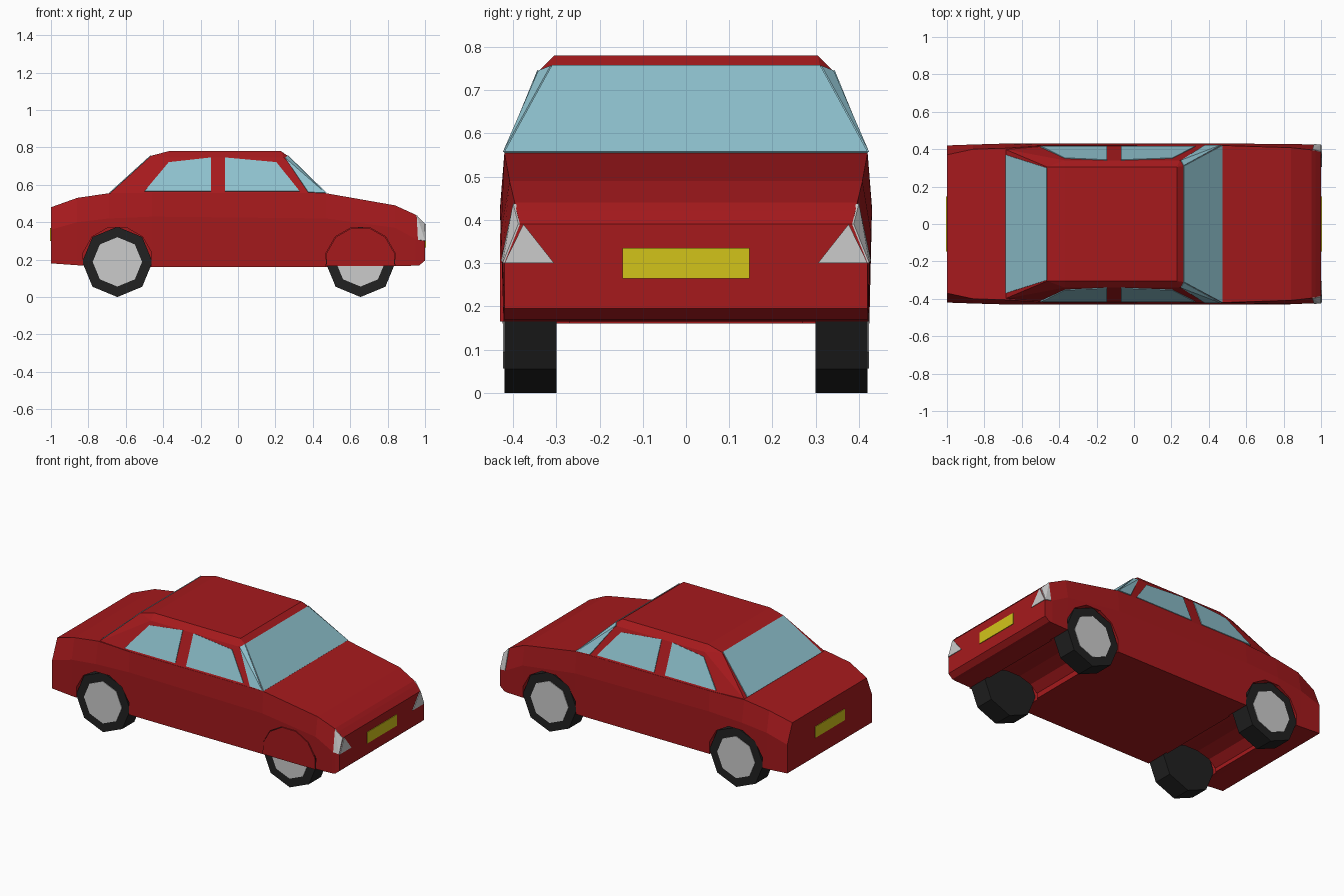
import bpy, bmesh, math
from mathutils import Vector, Matrix

if "Cube" in bpy.data.objects:
    bpy.data.objects.remove(bpy.data.objects["Cube"])


def material(name, rgb):
    m = bpy.data.materials.new(name)
    m.diffuse_color = (*rgb, 1)
    m.use_nodes = True
    m.node_tree.nodes["Principled BSDF"].inputs["Base Color"].default_value = m.diffuse_color
    return m


RED = material("red_paint", (0.38, 0.01, 0.012))
GLASS = material("glass", (0.27, 0.53, 0.61))
RUBBER = material("rubber", (0.015, 0.015, 0.015))
YELLOW = material("yellow_plate", (0.65, 0.55, 0.01))


def finish(name, bm, mat=None):
    bmesh.ops.recalc_face_normals(bm, faces=bm.faces)
    me = bpy.data.meshes.new(name)
    bm.to_mesh(me)
    bm.free()
    ob = bpy.data.objects.new(name, me)
    bpy.context.collection.objects.link(ob)
    if mat:
        me.materials.append(mat)
    return ob


def hull(name, pts, mat=None):
    bm = bmesh.new()
    for p in pts:
        bm.verts.new(p)
    res = bmesh.ops.convex_hull(bm, input=bm.verts)
    loose = [v for v in bm.verts if not v.link_faces]
    bmesh.ops.delete(bm, geom=loose, context='VERTS')
    bmesh.ops.dissolve_limit(bm, angle_limit=0.01, verts=bm.verts, edges=bm.edges)
    return finish(name, bm, mat)


def mirrored(pts):
    return pts + [(x, -y, z) for x, y, z in pts]


def panel(name, pts, out, mat=None):
    # thin plate straddling the surface along its outward direction
    d = Vector(out).normalized() * 0.004
    return hull(name, [Vector(p) + s * d for p in pts for s in (1, -1)], mat)


def panel_pair(name, pts, out, mat=None):
    panel(name + "_left", pts, out, mat)
    panel(name + "_right", [(x, -y, z) for x, y, z in pts], (out[0], -out[1], out[2]), mat)


def cylinder(name, x, y, z, r, depth, sides, turn=0.0, mat=None, zscale=1.0):
    bm = bmesh.new()
    bmesh.ops.create_cone(bm, cap_ends=True, segments=sides, radius1=r, radius2=r, depth=depth,
                          matrix=Matrix.Translation((x, y, z)) @ Matrix.Diagonal((1, 1, zscale, 1))
                          @ Matrix.Rotation(math.pi / 2, 4, 'X') @ Matrix.Rotation(turn, 4, 'Z'))
    return finish(name, bm, mat)


# Lower body: cross-sections lofted along x
# x, bottom z, bottom y, belt z, belt y, top z, top y
sections = [
    (-1.00, .18, .420, .36, .420, .48, .370),
    (-0.86, .17, .422, .40, .425, .53, .400),
    (-0.69, .165, .424, .42, .430, .555, .405),
    (-0.46, .16, .424, .43, .430, .555, .420),
    (0.47, .16, .422, .42, .430, .555, .420),
    (0.84, .165, .422, .37, .428, .49, .408),
    (0.95, .168, .422, .31, .425, .44, .396),
    (0.97, .17, .421, .305, .423, .422, .392),
    (1.00, .195, .420, .30, .420, .39, .384),
]
bm = bmesh.new()
rings = []
for x, zb, yb, zm, ym, zt, yt in sections:
    half = [(yb, zb), (ym, zm), (yt, zt)]
    loop = half + [(-y, z) for y, z in reversed(half)]
    rings.append([bm.verts.new((x, y, z)) for y, z in loop])
for a, b in zip(rings, rings[1:]):
    for i in range(6):
        j = (i + 1) % 6
        bm.faces.new((a[i], a[j], b[j], b[i]))
bm.faces.new(rings[0])
bm.faces.new(rings[-1])
body = finish("body", bm, RED)

# Wheel arches, with a shallower tunnel between them
WHEEL_X = (-0.645, 0.655)
cutters = []
for x in WHEEL_X:
    for s in (1, -1):
        cutters.append(cylinder("arch_cutter", x, s * 0.39, 0.188, 0.19, 0.24, 12, math.pi / 12))
    cutters.append(cylinder("tunnel_cutter", x, 0, 0.17, 0.18, 0.60, 12, math.pi / 12, None, 0.5))
for c in cutters:
    c.hide_render = True
    mod = body.modifiers.new("arch", 'BOOLEAN')
    mod.operation = 'DIFFERENCE'
    mod.solver = 'EXACT'
    mod.object = c
bpy.context.view_layer.objects.active = body
for mod in list(body.modifiers):
    bpy.ops.object.modifier_apply(modifier=mod.name)
for c in cutters:
    bpy.data.objects.remove(c)

# Cabin
hull("cabin", mirrored([
    (-.69, .40, .55), (-.46, .42, .55), (.47, .42, .552),
    (-.465, .305, .755), (-.37, .34, .745), (.245, .34, .745), (.265, .31, .755),
    (-.37, .305, .78), (.23, .305, .78)]), RED)


# Side windows lie on the sloping cabin side
def on_side(x, z):
    return (x, .42 - (z - .55) * .41, z)


side_out = (0, 1, .41)
panel_pair("rear_door_window", [on_side(*p) for p in
           ((-.50, .565), (-.37, .72), (-.145, .745), (-.145, .565))], side_out, GLASS)
panel_pair("front_door_window", [on_side(*p) for p in
           ((-.07, .565), (-.07, .745), (.205, .72), (.33, .565))], side_out, GLASS)
panel_pair("quarter_window", [(.465, .42, .556), (.375, .418, .56), (.25, .338, .744),
           (.265, .31, .755)], (.4, 1, .5), GLASS)

# Windscreen and rear window
panel("windscreen", mirrored([(.47, .42, .555), (.265, .31, .755)]), (1, 0, 1), GLASS)
panel("rear_window", mirrored([(-.685, .37, .556), (-.465, .30, .755)]), (-1, 0, 1), GLASS)

# Headlights wrap round the front corners
panel_pair("headlight_front", [(1, .376, .39), (1, .305, .30), (1, .42, .30)], (1, 0, 0))
panel_pair("headlight_side", [(.955, .396, .437), (1, .384, .39), (1, .42, .30),
           (.962, .424, .305)], (0, 1, .3))

# Number plates
panel("front_plate", mirrored([(1, .147, .265), (1, .147, .335)]), (1, 0, 0), YELLOW)
panel("rear_plate", mirrored([(-1, .147, .30), (-1, .147, .37)]), (-1, 0, 0), YELLOW)

# Octagonal wheels with flat hubs
for end, x in zip(("rear", "front"), WHEEL_X):
    for side, s in (("left", 1), ("right", -1)):
        cylinder(f"{end}_{side}_tyre", x, s * .36, .188, .188, .12, 8, 0, RUBBER)
        cylinder(f"{end}_{side}_hub", x, s * .413, .188, .132, .02, 8)

# Cover over the upper half of the front right wheel
cover = [(WHEEL_X[1] + .187 * math.cos(a), -.426, .188 + .187 * math.sin(a))
         for a in (math.radians(15 + 30 * i) for i in range(6))]
cover += [(WHEEL_X[1] - .182, -.426, .165), (WHEEL_X[1] + .182, -.426, .165)]
panel("front_right_wheel_cover", cover, (0, -1, 0), RED)
